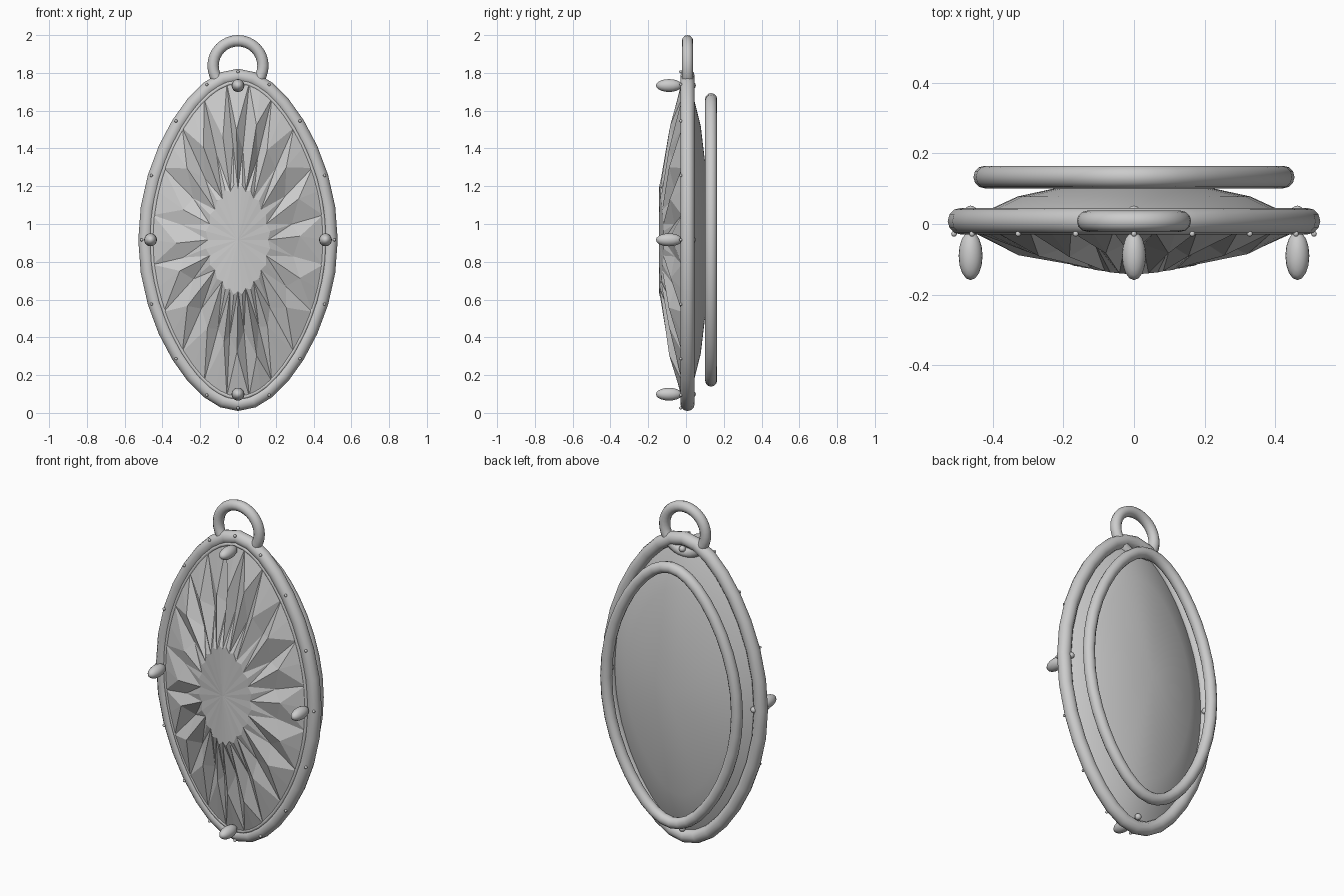
import bpy, bmesh, math, random
from mathutils import Vector

if "Cube" in bpy.data.objects:
    bpy.data.objects.remove(bpy.data.objects["Cube"])

random.seed(4)
CZ = 0.916                      # height of the pendant's middle
metal = bpy.data.materials.new("soft grey")
metal.diffuse_color = (0.6, 0.6, 0.6, 1)
metal.use_nodes = True
metal.node_tree.nodes["Principled BSDF"].inputs["Base Color"].default_value = metal.diffuse_color


def outline(t, a, h):
    """Pointed oval, t measured from the top; returns x and z."""
    return a * math.sin(t) * (1 - 0.18 * math.cos(t) ** 2), CZ + h * math.cos(t)


def finish(name, bm, smooth=True):
    bmesh.ops.recalc_face_normals(bm, faces=bm.faces)
    me = bpy.data.meshes.new(name)
    bm.to_mesh(me)
    bm.free()
    ob = bpy.data.objects.new(name, me)
    bpy.context.collection.objects.link(ob)
    me.materials.append(metal)
    for p in me.polygons:
        p.use_smooth = smooth
    return ob


def bridge(bm, r1, r2):
    n = len(r1)
    for i in range(n):
        j = (i + 1) % n
        bm.faces.new((r1[i], r1[j], r2[j], r2[i]))


def tube(name, point, y, r, n, sides=12):
    """Round tube swept along a closed upright loop point(t) -> (x, z)."""
    bm = bmesh.new()
    rings = []
    for i in range(n):
        t = 2 * math.pi * i / n
        x, z = point(t)
        x0, z0 = point(t - 0.02)
        x1, z1 = point(t + 0.02)
        out = Vector((-(z1 - z0), 0, x1 - x0)).normalized()
        rings.append([bm.verts.new(Vector((x, y, z)) + r * (
            out * math.cos(2 * math.pi * k / sides)
            + Vector((0, 1, 0)) * math.sin(2 * math.pi * k / sides)))
            for k in range(sides)])
    for i in range(n):
        bridge(bm, rings[i], rings[(i + 1) % n])
    return finish(name, bm)


def balls(name, centres, size):
    bm = bmesh.new()
    for c in centres:
        made = bmesh.ops.create_uvsphere(bm, u_segments=16, v_segments=10, radius=1)
        for v in made["verts"]:
            v.co = Vector(c) + Vector([v.co[k] * size[k] for k in range(3)])
    return finish(name, bm)


# Frame, inner bezel, back ring and hanging loop
tube("rim", lambda t: outline(t, 0.49, 0.868), 0.008, 0.038, 32)
tube("inner_bezel", lambda t: outline(t, 0.456, 0.835), -0.016, 0.012, 48, 8)
tube("back_ring", lambda t: outline(t, 0.423, 0.745), 0.133, 0.032, 40)
tube("hanging_loop", lambda t: (0.132 * math.sin(t), 1.838 + 0.132 * math.cos(t)),
     0.008, 0.03, 32)

# Four prongs with rivets behind, and the bead trim
prongs = [outline(k * math.pi / 2, 0.463, 0.817) for k in range(4)]
balls("prongs", [(x, -0.09, z) for x, z in prongs], (0.034, 0.069, 0.034))
balls("rivets", [(x, 0.034, z) for x, z in prongs], (0.018, 0.018, 0.018))
beads = [outline(k * math.pi / 8, 0.51, 0.89) for k in range(16)]
balls("beads", [(x, -0.028, z) for x, z in beads], (0.008, 0.008, 0.008))

# Faceted front of the stone: table, jagged crown, girdle
N = 40
bm = bmesh.new()
table, crown, girdle = [], [], []
for i in range(N):
    t = 2 * math.pi * i / N
    ridge = i % 2 == 0
    s = 0.35 if ridge else 0.38
    x, z = outline(t, 0.455 * s, 0.83 * s * 0.93)
    table.append(bm.verts.new((x, -0.142 + 0.024 * math.sin(t) ** 2, z)))
    s = (0.73 if ridge else 0.62) + random.uniform(-0.06, 0.05)
    x, z = outline(t + random.uniform(-0.04, 0.04), 0.455 * s, 0.835 * s)
    y = (-0.088 if ridge else -0.058) + random.uniform(-0.006, 0.008)
    crown.append(bm.verts.new((x, y, z)))
    x, z = outline(t, 0.458, 0.838)
    girdle.append(bm.verts.new((x, -0.022, z)))
hub = bm.verts.new((0, -0.143, CZ))
for i in range(N):
    j = (i + 1) % N
    bm.faces.new((hub, table[i], table[j]))
    for a, b in ((table, crown), (crown, girdle)):
        if i % 2 == 0:
            bm.faces.new((a[i], b[i], b[j]))
            bm.faces.new((a[i], b[j], a[j]))
        else:
            bm.faces.new((a[i], b[i], a[j]))
            bm.faces.new((b[i], b[j], a[j]))
finish("stone_front", bm, smooth=False)

# Smooth shallow cone at the back of the stone
bm = bmesh.new()
M = 48
rows = []
for s, y in ((1.0, -0.022), (1.0, 0.008), (0.9, 0.04), (0.72, 0.078)):
    row = []
    for i in range(M):
        x, z = outline(2 * math.pi * i / M, 0.458 * s, 0.838 * s)
        row.append(bm.verts.new((x, y, z)))
    rows.append(row)
for a, b in zip(rows, rows[1:]):
    bridge(bm, a, b)
apex = bm.verts.new((0, 0.15, CZ))
for i in range(M):
    bm.faces.new((rows[-1][i], rows[-1][(i + 1) % M], apex))
back = finish("stone_back", bm)
bpy.context.view_layer.objects.active = back
back.select_set(True)
bpy.ops.object.shade_smooth_by_angle(angle=math.radians(20))
